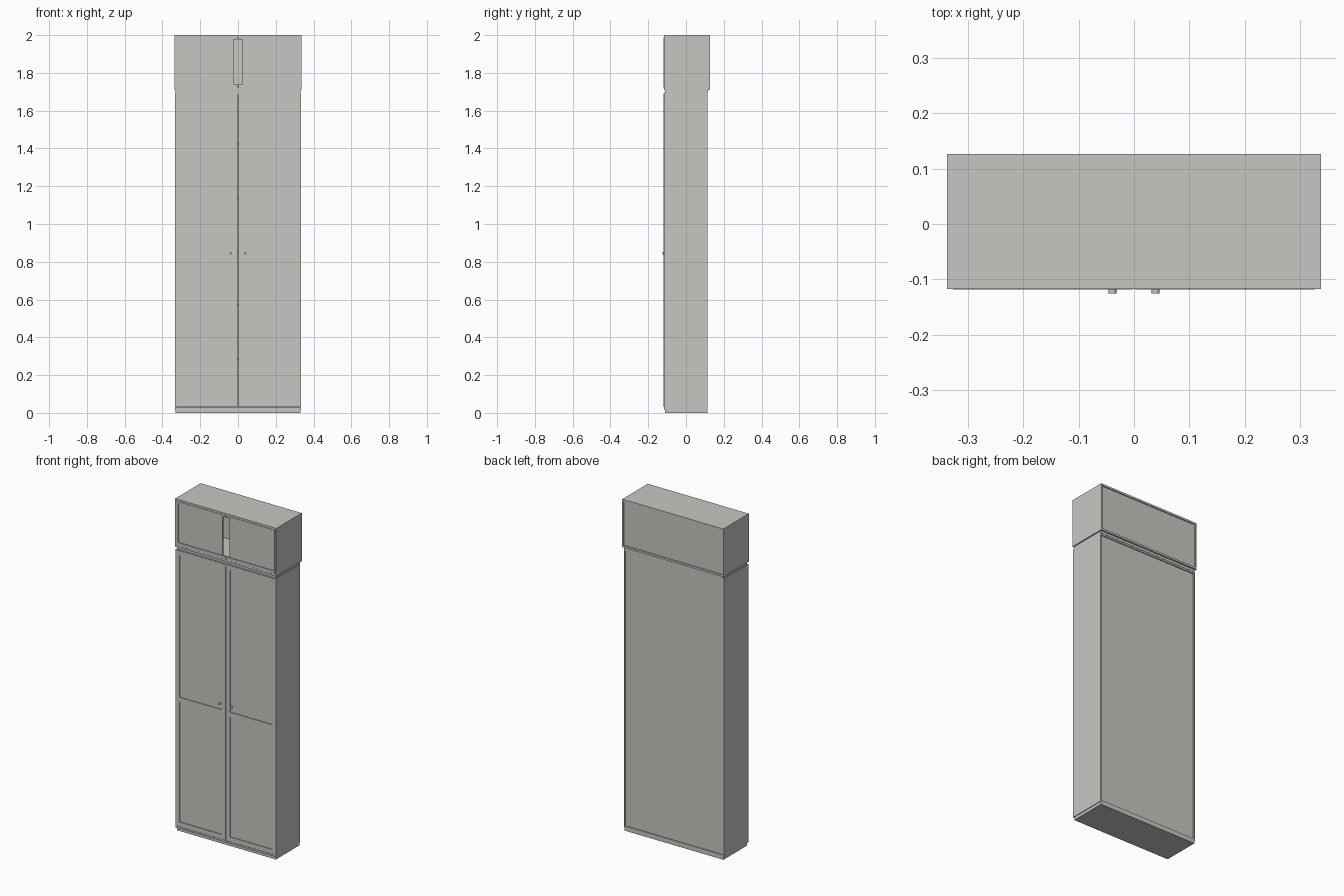
import bpy, math

if "Cube" in bpy.data.objects:
    bpy.data.objects.remove(bpy.data.objects["Cube"], do_unlink=True)

paint = bpy.data.materials.new("warm_grey_paint")
paint.use_nodes = True
colour = (0.56, 0.575, 0.535, 1)
paint.diffuse_color = colour
paint.node_tree.nodes["Principled BSDF"].inputs["Base Color"].default_value = colour


def box(name, x, y, z):
    """Axis-aligned box from (min, max) ranges."""
    bpy.ops.mesh.primitive_cube_add(size=1, location=[sum(r) / 2 for r in (x, y, z)])
    ob = bpy.context.object
    ob.name = name
    ob.scale = [r[1] - r[0] for r in (x, y, z)]
    bpy.ops.object.transform_apply(location=False, rotation=False, scale=True)
    ob.data.materials.append(paint)
    return ob


def pair(name, x, y, z):
    """Box on the left side and its mirror on the right."""
    box("left_" + name, x, y, z)
    box("right_" + name, (-x[1], -x[0]), y, z)


def carcass(name, half, y, z, side, slab):
    """Hollow cabinet: sides, top and bottom slabs, recessed back."""
    pair(name + "_side", (half - side, half), y, z)
    inner = (side - half, half - side)
    box(name + "_bottom", inner, y, (z[0], z[0] + slab))
    box(name + "_top", inner, y, (z[1] - slab, z[1]))
    box(name + "_back", inner, (y[1] - 0.014, y[1] - 0.006), (z[0] + slab, z[1] - slab))


FRONT, DOOR_BACK, PANEL = -0.118, -0.106, -0.113

# Lower cabinet with plinth
box("plinth", (-0.33, 0.33), (-0.110, 0.115), (0, 0.018))
carcass("wardrobe", 0.334, (FRONT + 0.001, 0.115), (0.018, 1.695), 0.008, 0.010)
for i in range(5):
    z = 0.285 * (i + 1)
    box(f"shelf_{i + 1}", (-0.326, 0.326), (-0.104, 0.105), (z - 0.005, z + 0.005))

# Lower doors: stiles, rails and two recessed panels each
low, high = 0.030, 1.692
depth = (FRONT, DOOR_BACK)
pair("door_outer_stile", (0.308, 0.325), depth, (low, high))
pair("door_inner_stile", (0.002, 0.028), depth, (low, high))
for part, z in (("bottom", (low, 0.058)), ("middle", (0.783, 0.810)), ("top", (1.665, high))):
    pair(f"door_{part}_rail", (0.028, 0.308), depth, z)
for part, z in (("lower", (0.058, 0.783)), ("upper", (0.810, 1.665))):
    pair(f"door_{part}_panel", (0.028, 0.308), (PANEL, DOOR_BACK), z)

# Round knobs
for side, x in (("left", 0.039), ("right", -0.039)):
    bpy.ops.mesh.primitive_cylinder_add(vertices=16, radius=0.007, depth=0.008,
                                        location=(x, -0.121, 0.845),
                                        rotation=(math.pi / 2, 0, 0))
    knob = bpy.context.object
    knob.name = side + "_knob"
    knob.data.materials.append(paint)
    bpy.ops.object.shade_smooth_by_angle()

# Spacer between the cabinets
box("spacer", (-0.33, 0.33), (-0.110, 0.117), (1.695, 1.710))

# Top cabinet with an open slot between its doors
carcass("top_cabinet", 0.337, (FRONT + 0.001, 0.126), (1.710, 2.0), 0.009, 0.012)
pair("top_door_stile", (0.318, 0.327), depth, (1.723, 1.987))
pair("top_door_bottom_rail", (0.002, 0.318), depth, (1.723, 1.740))
pair("top_door_top_rail", (0.002, 0.318), depth, (1.976, 1.987))
pair("top_door_panel", (0.024, 0.318), (PANEL, DOOR_BACK), (1.740, 1.976))
